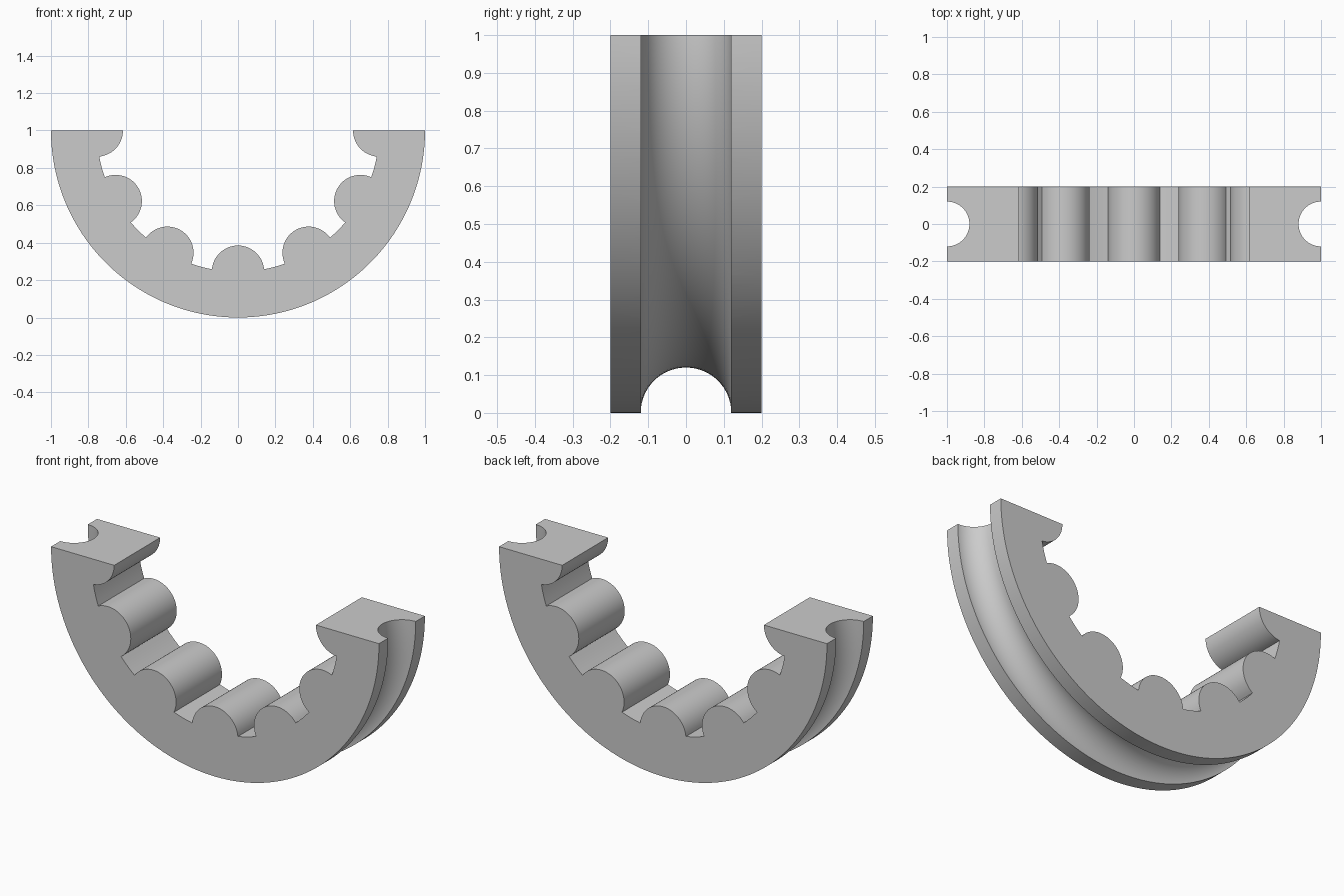
import bpy, bmesh
from math import sin, cos, asin, pi, radians
from mathutils import Matrix

cube = bpy.data.objects.get("Cube")
if cube:
    bpy.data.objects.remove(cube, do_unlink=True)

OUTER = 1.0      # outer ring radius, centred at z = 1
PITCH = 0.755    # inner radius, where the lobe centres sit
LOBE = 0.14      # lobe radius
GROOVE = 0.12    # rim groove radius
HALF = 0.2       # half thickness
STEP = radians(30)

grey = bpy.data.materials.new("light grey")
grey.use_nodes = True
colour = (0.6, 0.6, 0.6, 1)
grey.diffuse_color = colour
grey.node_tree.nodes["Principled BSDF"].inputs["Base Color"].default_value = colour


def polar(radius, angle):
    """Point on the ring, angle measured from straight down."""
    return radius * sin(angle), 1 - radius * cos(angle)


def mesh_object(name, bm):
    mesh = bpy.data.meshes.new(name)
    bmesh.ops.recalc_face_normals(bm, faces=bm.faces)
    bm.to_mesh(mesh)
    bm.free()
    obj = bpy.data.objects.new(name, mesh)
    bpy.context.collection.objects.link(obj)
    mesh.materials.append(grey)
    return obj


# Outer half circle, from left end to right end
N = 96
profile = [polar(OUTER, pi / 2 - pi * i / N) for i in range(N + 1)]

# Inner edge: seven lobes with arcs between them, the end lobes halved
half_arc = pi / 2 - asin(LOBE / 2 / PITCH)
gap_start = 2 * asin(LOBE / 2 / PITCH)
SEG = 14
for k in range(-3, 4):
    mid = k * STEP
    cx, cz = polar(PITCH, mid)
    first = 0 if k == -3 else -SEG
    last = 0 if k == 3 else SEG
    for i in range(first, last + 1):
        a = half_arc * i / SEG
        profile.append((cx - LOBE * sin(mid - a), cz + LOBE * cos(mid - a)))
    if k < 3:
        for t in (0.25, 0.5, 0.75):
            profile.append(polar(PITCH, mid + gap_start + t * (STEP - 2 * gap_start)))

# Half ring body
bm = bmesh.new()
face = bm.faces.new([bm.verts.new((x, -HALF, z)) for x, z in profile])
ext = bmesh.ops.extrude_face_region(bm, geom=[face])
bmesh.ops.translate(bm, vec=(0, 2 * HALF, 0),
                    verts=[v for v in ext["geom"] if isinstance(v, bmesh.types.BMVert)])
body = mesh_object("lobed_half_ring", bm)

# Torus cutter for the round groove in the rim
MAJOR, MINOR = 160, 48
bm = bmesh.new()
rings = []
for i in range(MAJOR):
    turn = 2 * pi * (i + 0.5) / MAJOR
    ring = []
    for j in range(MINOR):
        a = 2 * pi * (j + 0.5) / MINOR
        x, z = polar(OUTER + GROOVE * cos(a), turn)
        ring.append(bm.verts.new((x, GROOVE * sin(a), z)))
    rings.append(ring)
for i in range(MAJOR):
    r, s = rings[i], rings[(i + 1) % MAJOR]
    for j in range(MINOR):
        n = (j + 1) % MINOR
        bm.faces.new((r[j], s[j], s[n], r[n]))
cutter = mesh_object("groove_cutter", bm)
cutter.hide_render = True

# Cut the groove, apply it and drop the cutter
bpy.context.view_layer.objects.active = body
body.select_set(True)
cut = body.modifiers.new("rim groove", 'BOOLEAN')
cut.operation = 'DIFFERENCE'
cut.solver = 'EXACT'
cut.object = cutter
bpy.ops.object.modifier_apply(modifier=cut.name)
bpy.data.objects.remove(cutter, do_unlink=True)
bpy.ops.object.shade_smooth_by_angle(angle=radians(30))
